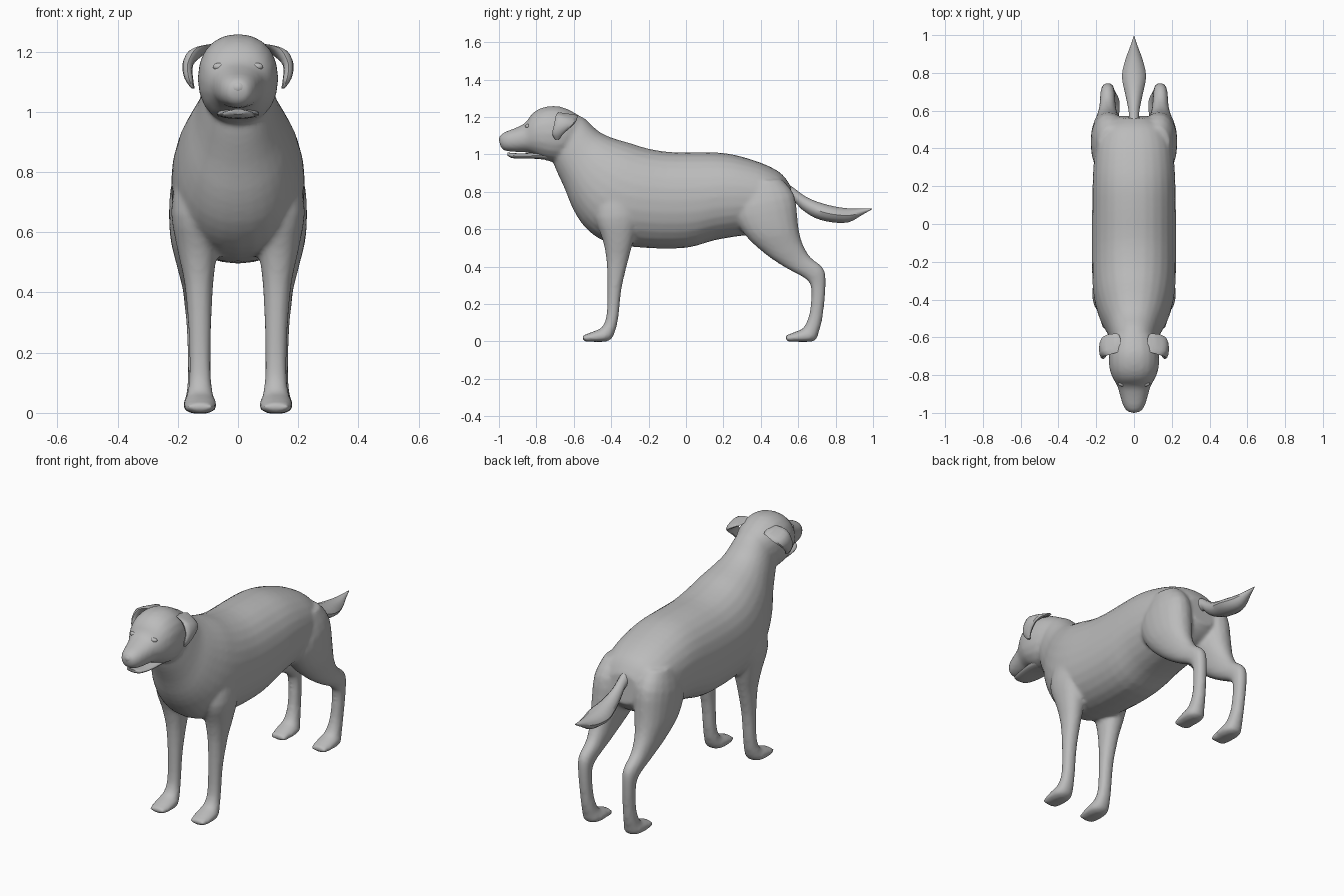
import bpy, bmesh, math
from mathutils import Vector

coat = bpy.data.materials.new("grey coat")
coat.diffuse_color = (0.5, 0.5, 0.5, 1)


def spline(rows, steps=3):
    """Catmull-Rom interpolation through rows of numbers."""
    out = []
    for i in range(len(rows) - 1):
        a, b, c, d = (rows[max(0, min(len(rows) - 1, i + k))] for k in (-1, 0, 1, 2))
        for s in range(steps):
            t = s / steps
            out.append([0.5 * (2 * q + (r - p) * t + (2 * p - 5 * q + 4 * r - w) * t * t
                               + (3 * q - p - 3 * r + w) * t ** 3)
                        for p, q, r, w in zip(a, b, c, d)])
    return out + [list(rows[-1])]


def finish(name, bm, angle=40):
    bmesh.ops.recalc_face_normals(bm, faces=bm.faces)
    me = bpy.data.meshes.new(name)
    bm.to_mesh(me)
    bm.free()
    ob = bpy.data.objects.new(name, me)
    bpy.context.collection.objects.link(ob)
    me.materials.append(coat)
    bpy.ops.object.select_all(action='DESELECT')
    ob.select_set(True)
    bpy.context.view_layer.objects.active = ob
    bpy.ops.object.shade_smooth_by_angle(angle=math.radians(angle))
    return ob


def loft(name, rows, side=1, n=20, power=2.2):
    """Rows: y, z of one edge, y, z of the opposite edge, x centre, half width."""
    bm = bmesh.new()
    rings = []
    for y1, z1, y2, z2, x, w in spline(rows):
        mid = Vector((x * side, (y1 + y2) / 2, (z1 + z2) / 2))
        up = Vector((0, (y1 - y2) / 2, (z1 - z2) / 2))
        ring = []
        for k in range(n):
            a = math.tau * k / n
            c, s = math.cos(a), math.sin(a)
            c = math.copysign(abs(c) ** (2 / power), c)
            s = math.copysign(abs(s) ** (2 / power), s)
            ring.append(bm.verts.new(mid + up * c + Vector((max(w, 0.002) * s, 0, 0))))
        rings.append(ring)
    for r, q in zip(rings, rings[1:]):
        for k in range(n):
            bm.faces.new((r[k], r[(k + 1) % n], q[(k + 1) % n], q[k]))
    bm.faces.new(rings[0])
    bm.faces.new(rings[-1])
    return finish(name, bm)


def ball(name, loc, size):
    bm = bmesh.new()
    bmesh.ops.create_uvsphere(bm, u_segments=14, v_segments=10, radius=1)
    bmesh.ops.scale(bm, vec=size, verts=bm.verts)
    bmesh.ops.translate(bm, vec=loc, verts=bm.verts)
    return finish(name, bm)


# Trunk from neck to rump
fused = [loft("body", [
    (-.60, 1.22, -.72, 1.0, 0, .10), (-.54, 1.19, -.70, .93, 0, .115),
    (-.47, 1.125, -.65, .82, 0, .14), (-.40, 1.09, -.60, .70, 0, .175),
    (-.30, 1.06, -.53, .60, 0, .205), (-.20, 1.03, -.42, .53, 0, .22),
    (-.08, 1.012, -.22, .50, 0, .222), (.08, 1.012, 0, .50, 0, .222),
    (.20, 1.007, .15, .54, 0, .22), (.30, .987, .30, .565, 0, .215),
    (.42, .947, .45, .58, 0, .20), (.51, .897, .53, .62, 0, .16),
    (.56, .83, .575, .67, 0, .09)], n=28)]

# Skull and upper muzzle
fused.append(loft("head", [
    (-.54, 1.18, -.62, 1.0, 0, .09), (-.60, 1.225, -.66, .97, 0, .12),
    (-.68, 1.257, -.71, .96, 0, .133), (-.76, 1.252, -.77, .975, 0, .13),
    (-.82, 1.22, -.81, .995, 0, .113), (-.86, 1.168, -.85, 1.01, 0, .09),
    (-.91, 1.142, -.90, 1.012, 0, .075), (-.96, 1.123, -.95, 1.016, 0, .06),
    (-.99, 1.105, -.98, 1.025, 0, .042), (-1.0, 1.085, -.995, 1.05, 0, .024)]))

for s in (-1, 1):
    # Shoulder, foreleg and paw
    fused.append(loft("front_leg", [
        (-.47, .78, -.26, .80, .13, .075), (-.485, .66, -.25, .67, .14, .082),
        (-.445, .54, -.28, .54, .135, .066), (-.425, .43, -.31, .43, .13, .048),
        (-.42, .28, -.345, .28, .127, .038), (-.425, .14, -.36, .14, .126, .036),
        (-.45, .075, -.38, .05, .126, .043), (-.50, .052, -.42, .0, .126, .056),
        (-.555, .03, -.545, .0, .126, .046)], s))
    # Thigh, hock and paw
    fused.append(loft("hind_leg", [
        (.30, .84, .51, .87, .12, .07), (.25, .70, .58, .78, .13, .095),
        (.31, .575, .60, .62, .135, .092), (.42, .47, .62, .53, .14, .066),
        (.53, .395, .665, .45, .14, .046), (.645, .33, .735, .39, .14, .038),
        (.67, .27, .747, .30, .138, .033), (.66, .15, .732, .14, .133, .033),
        (.63, .075, .71, .05, .13, .042), (.585, .052, .68, .0, .128, .055),
        (.53, .03, .54, .0, .128, .045)], s))
    # Toes
    for y in (-.535, .55):
        for dx in (-.036, -.012, .012, .036):
            fused.append(ball("toe", (s * .127 + dx, y + abs(dx) * .5, .018),
                              (.014, .027, .018)))

# Fuse trunk, head and legs into one skin
bpy.ops.object.select_all(action='DESELECT')
for ob in fused:
    ob.select_set(True)
body = fused[0]
bpy.context.view_layer.objects.active = body
bpy.ops.object.join()
remesh = body.modifiers.new("fuse", 'REMESH')
remesh.mode = 'VOXEL'
remesh.voxel_size = 0.011
remesh.use_smooth_shade = True
soften = body.modifiers.new("soften", 'SMOOTH')
soften.factor = 0.5
soften.iterations = 5

# Lower jaw, nose and tail
loft("jaw", [(-.70, 1.02, -.70, .965, 0, .07), (-.80, 1.01, -.80, .976, 0, .07),
             (-.88, 1.005, -.88, .977, 0, .06), (-.935, 1.008, -.93, .98, 0, .045),
             (-.955, 1.01, -.953, .992, 0, .022)])
ball("nose", (0, -.978, 1.08), (.029, .022, .024))
loft("tail", [(.50, .87, .54, .75, 0, .035), (.57, .825, .58, .745, 0, .027),
              (.63, .78, .62, .705, 0, .033), (.70, .747, .69, .66, 0, .048),
              (.79, .722, .78, .637, 0, .064), (.88, .71, .87, .637, 0, .044),
              (.95, .71, .94, .675, 0, .018), (.995, .711, .994, .706, 0, .002)],
     n=12, power=1.8)

for s in (-1, 1):
    # Hanging ear flap and eye
    loft("ear", [(-.68, 1.225, -.58, 1.21, .09, .02), (-.695, 1.21, -.585, 1.18, .14, .026),
                 (-.705, 1.16, -.61, 1.15, .167, .018), (-.715, 1.11, -.655, 1.11, .163, .014),
                 (-.70, 1.08, -.68, 1.078, .15, .006)], s, n=12)
    ball("eye", (s * .062, -.846, 1.15), (.022, .014, .013))
